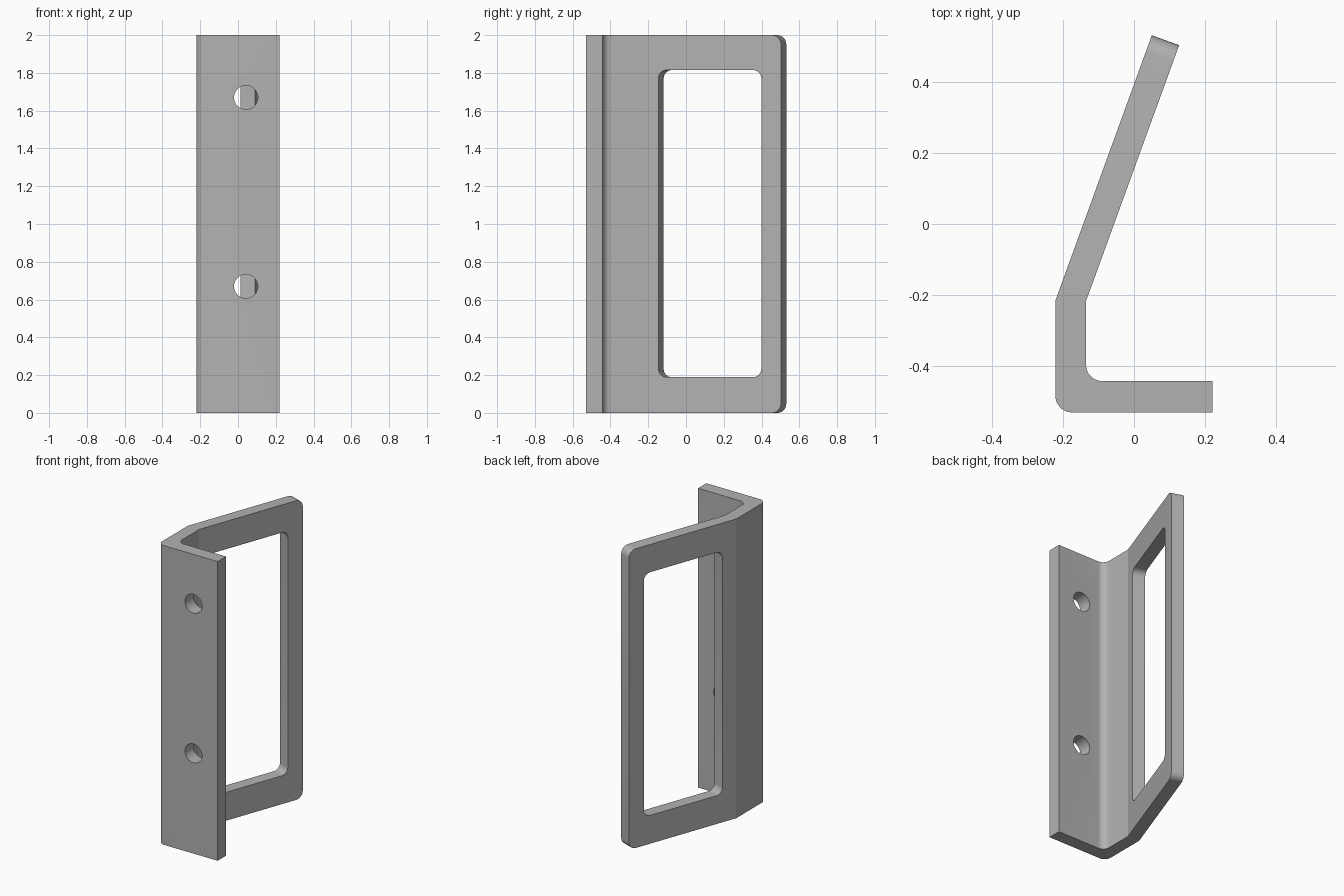
import bpy
import bmesh
import math
from mathutils import Matrix, Vector

cube = bpy.data.objects.get("Cube")
if cube:
    bpy.data.objects.remove(cube, do_unlink=True)

HEIGHT = 2.0

grey = bpy.data.materials.new("plain grey")
grey.use_nodes = True
grey.diffuse_color = (0.45, 0.45, 0.45, 1)
grey.node_tree.nodes["Principled BSDF"].inputs["Base Color"].default_value = (0.45, 0.45, 0.45, 1)


def make_object(name, bm):
    bmesh.ops.recalc_face_normals(bm, faces=bm.faces)
    mesh = bpy.data.meshes.new(name)
    bm.to_mesh(mesh)
    bm.free()
    mesh.materials.append(grey)
    obj = bpy.data.objects.new(name, mesh)
    bpy.context.collection.objects.link(obj)
    return obj


def round_edges(bm, test, radius, segments=8):
    edges = [e for e in bm.edges if test(*(v.co for v in e.verts))]
    bmesh.ops.bevel(bm, geom=edges, offset=radius, segments=segments,
                    profile=0.5, affect='EDGES')


def upright_at(x, y):
    """Test for the upright edge standing on a profile corner."""
    return lambda a, b: all(math.hypot(p.x - x, p.y - y) < 1e-4 for p in (a, b))


# Bent plate: flange, short web and angled wing in one profile
outer_tip, inner_tip = Vector((0.05, 0.531)), Vector((0.127, 0.503))
outer_corner, inner_corner = (-0.221, -0.53), (-0.135, -0.442)
profile = [(0.221, -0.53), outer_corner, (-0.221, -0.215), outer_tip,
           inner_tip, (-0.135, -0.217), inner_corner, (0.221, -0.442)]
bm = bmesh.new()
base = bm.faces.new([bm.verts.new((p[0], p[1], 0)) for p in profile])
top = bmesh.ops.extrude_face_region(bm, geom=[base])["geom"]
bmesh.ops.translate(bm, vec=(0, 0, HEIGHT),
                    verts=[v for v in top if isinstance(v, bmesh.types.BMVert)])
for corner in (outer_corner, inner_corner):
    round_edges(bm, upright_at(*corner), 0.046)
round_edges(bm, lambda a, b: min(a.y, b.y) > 0.45 and abs(a.z - b.z) < 1e-4, 0.05)
bracket = make_object("bent_bracket", bm)

# Window cutter, square to the wing
wing_normal = (inner_tip - outer_tip).normalized()
along = Vector((-wing_normal.y, wing_normal.x))
middle = (inner_tip + outer_tip) / 2 - along * 0.401
bm = bmesh.new()
bmesh.ops.create_cube(bm, size=1, matrix=Matrix.Diagonal((0.3, 0.58, 1.625, 1)))
round_edges(bm, lambda a, b: abs(a.x - b.x) > 0.1, 0.045)
bmesh.ops.transform(bm, verts=bm.verts, matrix=Matrix.Translation((middle.x, middle.y, 1.002))
                    @ Matrix.Rotation(math.atan2(wing_normal.y, wing_normal.x), 4, 'Z'))
cutters = [make_object("window_cutter", bm)]

# Bolt hole cutters through the flange
for label, z in (("lower", 0.67), ("upper", 1.67)):
    bm = bmesh.new()
    bmesh.ops.create_cone(bm, cap_ends=True, segments=48, radius1=0.063, radius2=0.063,
                          depth=0.2, matrix=Matrix.Translation((0.042, -0.486, z))
                          @ Matrix.Rotation(math.pi / 2, 4, 'X'))
    cutters.append(make_object(label + "_hole_cutter", bm))

# Cut the openings and tidy up
bpy.ops.object.select_all(action='DESELECT')
bracket.select_set(True)
bpy.context.view_layer.objects.active = bracket
for cutter in cutters:
    cutter.hide_render = True
    mod = bracket.modifiers.new(cutter.name, 'BOOLEAN')
    mod.object = cutter
    mod.operation = 'DIFFERENCE'
    mod.solver = 'EXACT'
    bpy.ops.object.modifier_apply(modifier=mod.name)
    bpy.data.objects.remove(cutter, do_unlink=True)
bpy.ops.object.shade_smooth_by_angle(angle=math.radians(15))
